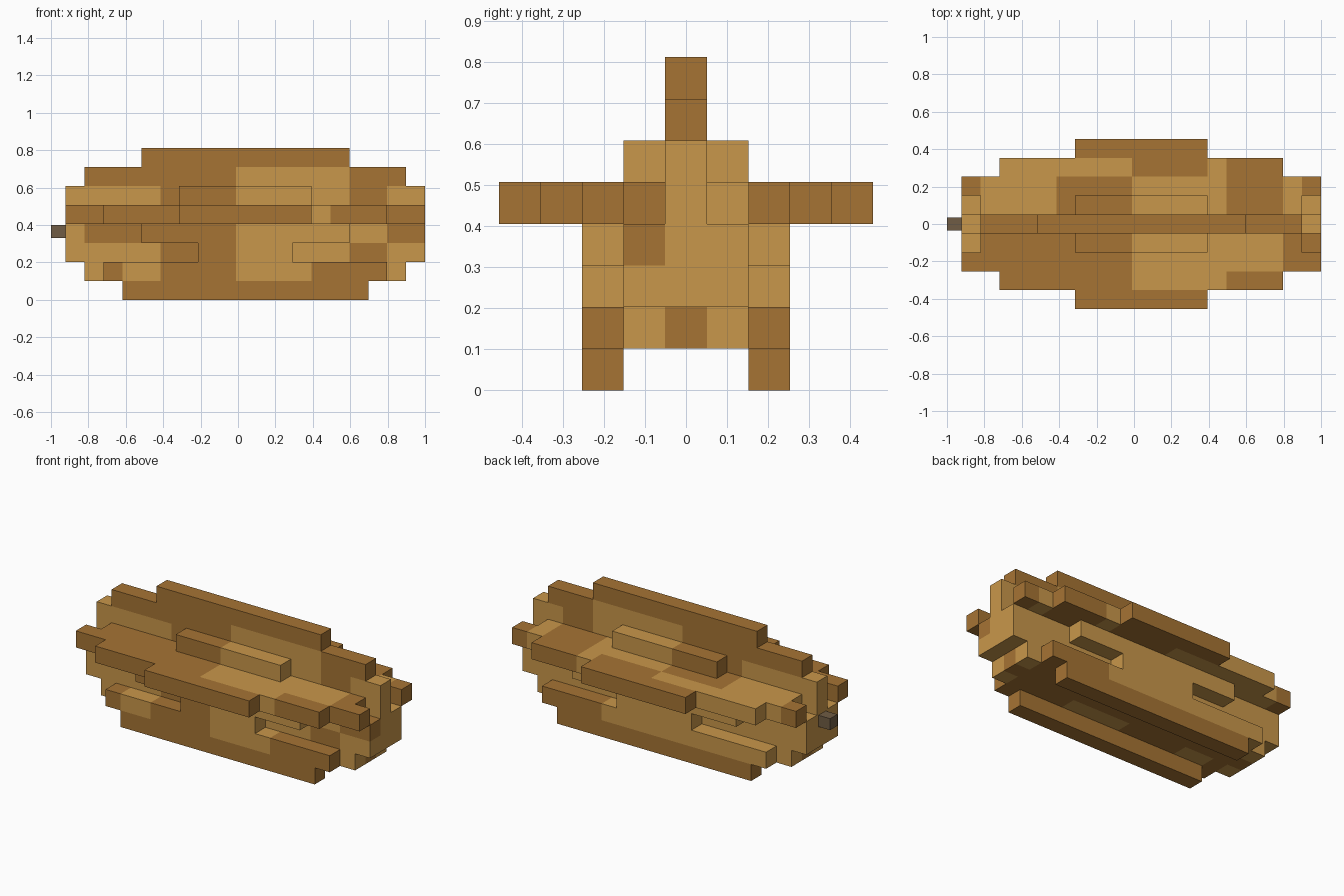
import bpy, bmesh
from mathutils import Vector

if "Cube" in bpy.data.objects:
    bpy.data.objects.remove(bpy.data.objects["Cube"])

U = 0.1011          # block width along x
V = 0.1011          # block width along y
H = 0.1014          # block height
X0 = -0.921         # left end of the body


def material(name, rgb):
    m = bpy.data.materials.new(name)
    m.diffuse_color = (*rgb, 1)
    m.use_nodes = True
    m.node_tree.nodes["Principled BSDF"].inputs["Base Color"].default_value = m.diffuse_color
    return m


dark = material("dark_wood", (0.381, 0.174, 0.034))
light = material("light_wood", (0.584, 0.310, 0.069))
grey = material("grey_brown", (0.162, 0.107, 0.058))

# Parts as block ranges: (x start, x end, y start, y end, z start, z end), ends excluded
PARTS = {
    "hull": [(0, 19, -1, 2, 2, 4), (1, 18, -1, 2, 1, 2), (1, 18, -1, 2, 4, 5),
             (0, 19, 0, 1, 4, 5)],
    "top_fin": [(0, 19, 0, 1, 5, 6), (1, 18, 0, 1, 6, 7), (4, 15, 0, 1, 7, 8)],
}
for side, s in (("front", -1), ("back", 1)):
    def row(i0, i1, j, k, s=s):
        return (i0, i1, j * s, j * s + 1, k, k + 1)
    PARTS[side + "_wing"] = [row(0, 19, 2, 4), row(2, 17, 3, 4), row(6, 13, 4, 4)]
    PARTS[side + "_shoulder"] = [row(6, 13, 1, 5)]
    PARTS[side + "_flank"] = [row(4, 15, 2, 3), row(7, 12, 2, 2)]
    PARTS[side + "_runner"] = [row(2, 17, 2, 1), row(3, 16, 2, 0)]

# Light wood patches, same range layout
LIGHT = [
    # fin and shoulders
    (9, 15, 0, 1, 6, 7), (0, 5, -1, 2, 5, 6), (9, 15, -1, 2, 5, 6), (17, 19, -1, 2, 5, 6),
    (0, 1, 0, 1, 4, 5), (18, 19, 0, 1, 4, 5),
    # front wing deck
    (9, 17, -2, 0, 4, 5), (9, 14, -3, -2, 4, 5),
    # back wing deck
    (1, 5, 1, 3, 4, 5), (9, 14, 1, 3, 4, 5), (17, 18, 1, 3, 4, 5),
    (2, 9, 3, 4, 4, 5), (13, 14, 3, 4, 4, 5),
    # front side of the hull
    (0, 1, -1, 0, 3, 4), (9, 17, -2, 0, 3, 4),
    (0, 5, -2, 0, 2, 3), (9, 15, -2, 0, 2, 3), (17, 19, -2, 0, 2, 3),
    (1, 2, -1, 0, 1, 2), (17, 18, -1, 0, 1, 2), (3, 5, -2, 0, 1, 2), (9, 13, -2, 0, 1, 2),
    # middle and back side of the hull
    (0, 19, 0, 3, 2, 4), (1, 13, 1, 3, 1, 2), (17, 18, 1, 2, 1, 2),
]


def cells(ranges):
    return {(i, j, k) for a, b, c, d, e, f in ranges
            for i in range(a, b) for j in range(c, d) for k in range(e, f)}


light_cells = cells(LIGHT)
solid = set().union(*(cells(r) for r in PARTS.values()))


def build(name, ranges):
    """Skin the blocks of one part, leaving out faces buried in the model."""
    bm = bmesh.new()
    verts = {}

    def vert(p):
        if p not in verts:
            verts[p] = bm.verts.new((X0 + p[0] * U, (p[1] - 0.5) * V, p[2] * H))
        return verts[p]

    for c in sorted(cells(ranges)):
        for axis in range(3):
            u, v = (axis + 1) % 3, (axis + 2) % 3
            for s in (0, 1):
                n = list(c)
                n[axis] += 2 * s - 1
                if tuple(n) in solid:
                    continue
                corners = []
                for du, dv in ((0, 0), (1, 0), (1, 1), (0, 1)):
                    p = list(c)
                    p[axis] += s
                    p[u] += du
                    p[v] += dv
                    corners.append(vert(tuple(p)))
                if s == 0:
                    corners.reverse()
                face = bm.faces.new(corners)
                face.material_index = int(c in light_cells)
    me = bpy.data.meshes.new(name)
    bm.to_mesh(me)
    bm.free()
    me.materials.append(dark)
    me.materials.append(light)
    bpy.context.collection.objects.link(bpy.data.objects.new(name, me))


for part, ranges in PARTS.items():
    build(part, ranges)

# Small stub on the left end
bpy.ops.mesh.primitive_cube_add(size=1, location=(-0.96, 0, 0.365))
stub = bpy.context.object
stub.name = "end_stub"
stub.scale = Vector((0.08, 0.07, 0.07))
stub.data.materials.append(grey)
